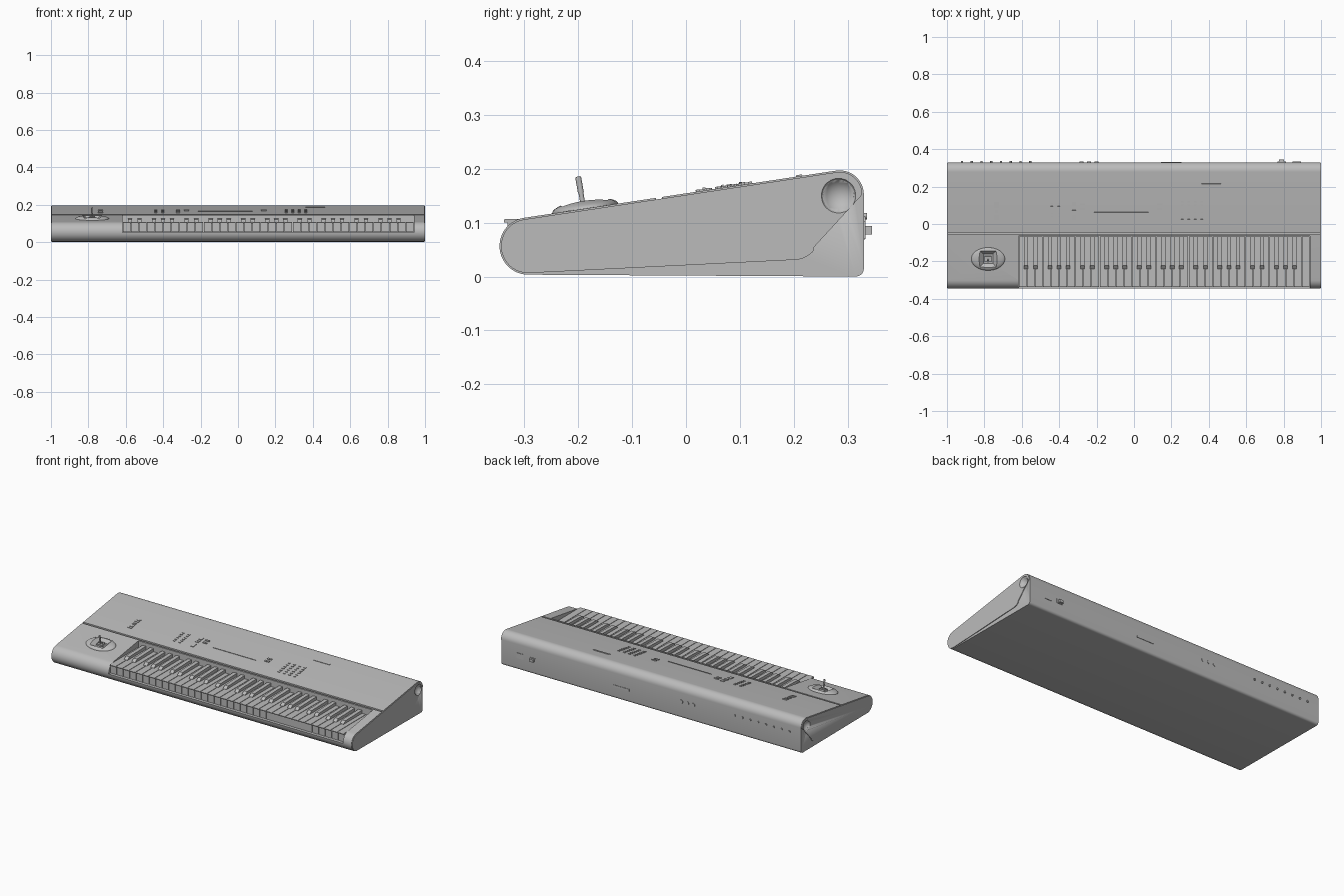
import bpy, bmesh
from math import sin, cos, radians, atan
from mathutils import Matrix, Vector

old = bpy.data.objects.get("Cube")
if old:
    bpy.data.objects.remove(old)


def material(name, value):
    m = bpy.data.materials.new(name)
    m.use_nodes = True
    col = (value, value, value, 1)
    m.diffuse_color = col
    m.node_tree.nodes["Principled BSDF"].inputs["Base Color"].default_value = col
    return m


GREY = material("plain grey", 0.5)
SLOPE = 0.151
TILT = Matrix.Rotation(atan(SLOPE), 4, 'X')


def top_z(y):
    return 0.1545 + SLOPE * y


def finish(name, bm, smooth=False):
    bmesh.ops.recalc_face_normals(bm, faces=bm.faces)
    me = bpy.data.meshes.new(name)
    bm.to_mesh(me)
    bm.free()
    me.materials.append(GREY)
    ob = bpy.data.objects.new(name, me)
    bpy.context.collection.objects.link(ob)
    if smooth:
        activate(ob)
        bpy.ops.object.shade_smooth_by_angle(angle=radians(35))
    return ob


def activate(ob):
    bpy.ops.object.select_all(action='DESELECT')
    ob.select_set(True)
    bpy.context.view_layer.objects.active = ob


def arc(cy, cz, r, a0, a1, n=12):
    angles = [radians(a0 + (a1 - a0) * i / n) for i in range(n + 1)]
    return [(cy + r * cos(a), cz + r * sin(a)) for a in angles]


def add_prism(bm, pts, x0, x1):
    f = bm.faces.new([bm.verts.new((x0, y, z)) for y, z in pts])
    ext = bmesh.ops.extrude_face_region(bm, geom=[f])["geom"]
    for v in ext:
        if isinstance(v, bmesh.types.BMVert):
            v.co.x = x1


def prism(name, pts, x0, x1, smooth=False):
    bm = bmesh.new()
    add_prism(bm, pts, x0, x1)
    return finish(name, bm, smooth)


def boxes(name, items, rot=Matrix()):
    bm = bmesh.new()
    for pos, size in items:
        bmesh.ops.create_cube(bm, size=1, matrix=Matrix.Translation(pos) @ rot @ Matrix.Diagonal((*size, 1)))
    return finish(name, bm)


def panel(name, items, h=0.006):
    # Boxes lying on the sloping top: x, y, width, depth
    return boxes(name, [((x, y, top_z(y)), (w, d, h)) for x, y, w, d in items], TILT)


def cylinders(name, items, axis=Matrix(), n=16):
    bm = bmesh.new()
    for pos, r, h in items:
        bmesh.ops.create_cone(bm, cap_ends=True, segments=n, radius1=r, radius2=r, depth=h,
                              matrix=Matrix.Translation(pos) @ axis)
    return finish(name, bm, True)


def cut(ob, cutter):
    mod = ob.modifiers.new("cut", 'BOOLEAN')
    mod.object = cutter
    mod.solver = 'EXACT'
    activate(ob)
    bpy.ops.object.modifier_apply(modifier=mod.name)


def discard(ob):
    bpy.data.objects.remove(ob)


# Case
NOSE, REAR = (-0.293, 0.0565), (0.285, 0.152)
TANGENT = 98.6
case = prism("case", arc(*NOSE, 0.053, 270, TANGENT, 20) + arc(*REAR, 0.045, TANGENT, 0)
             + arc(0.315, 0.015, 0.015, 0, -90, 5), -0.996, 0.996, True)

# Key well and the groove behind it
KEY_L, KEY_R = -0.617, 0.94
for pos, size in [(((KEY_L + KEY_R) / 2, -0.214, 0.152), (KEY_R - KEY_L, 0.3, 0.2)),
                  ((0, -0.05, top_z(-0.05)), (3, 0.011, 0.02))]:
    c = boxes("cutter", [(pos, size)])
    cut(case, c)
    discard(c)

# End cheeks, each with a round dimple
cheek_pts = (arc(*NOSE, 0.050, 270, TANGENT, 20) + arc(*REAR, 0.042, TANGENT, 0)
             + [(0.236, 0.053)] + arc(0.2, 0.08, 0.049, -40, -86, 6))
for side, s in (("left", 1), ("right", -1)):
    cheek = prism(side + "_cheek", cheek_pts, s * 0.994, s, True)
    bm = bmesh.new()
    bmesh.ops.create_uvsphere(bm, u_segments=20, v_segments=14, radius=0.037,
                              matrix=Matrix.Translation((s * 1.018, 0.283, 0.15)))
    ball = finish("cutter", bm, True)
    cut(cheek, ball)
    cut(case, ball)
    discard(ball)

# White keys: overhanging lip in front, five octaves plus one
STEP = (KEY_R - KEY_L) / 36
key_pts = [(-0.066, 0.107), (-0.335, 0.107), (-0.338, 0.105), (-0.338, 0.1),
           (-0.331, 0.1), (-0.331, 0.054), (-0.066, 0.054)]
bm = bmesh.new()
for i in range(36):
    x = KEY_L + i * STEP
    add_prism(bm, key_pts, x + 0.0015, x + STEP - 0.0015)
finish("white_keys", bm)

# Black keys: sloping front end
bm = bmesh.new()
sharp_pts = [(-0.066, 0.1), (-0.066, 0.126), (-0.222, 0.122), (-0.24, 0.108), (-0.24, 0.1)]
shift = {0: -0.004, 1: 0.004, 3: -0.005, 4: 0, 5: 0.005}
for i in range(35):
    if i % 7 in shift:
        x = KEY_L + (i + 1) * STEP + shift[i % 7]
        add_prism(bm, sharp_pts, x - 0.0115, x + 0.0115)
finish("black_keys", bm)

# Joystick mound with a square pit
JX, JY = -0.78, -0.187
base = Vector((JX, JY, top_z(JY)))
bm = bmesh.new()
bmesh.ops.create_uvsphere(bm, u_segments=40, v_segments=20, radius=1,
                          matrix=Matrix.Translation(base) @ TILT @ Matrix.Diagonal((0.09, 0.062, 0.017, 1)))
mound = finish("joystick_mound", bm, True)
bm = bmesh.new()
bmesh.ops.create_cone(bm, cap_ends=True, segments=4, radius1=0.036, radius2=0.085, depth=0.03,
                      matrix=Matrix.Translation(base + Vector((0, 0, 0.01))) @ TILT
                      @ Matrix.Rotation(radians(45), 4, 'Z'))
pit = finish("cutter", bm)
cut(mound, pit)
cut(case, pit)
discard(pit)
boxes("joystick_base", [(base + Vector((0, 0, 0.001)), (0.036, 0.03, 0.012))], TILT)
lean = Matrix.Rotation(radians(10), 4, 'X')
cylinders("joystick_stick", [((JX, -0.195, 0.156), 0.0045, 0.06)], lean)
cylinders("joystick_grip", [((JX, -0.1975, 0.17), 0.0055, 0.028)], lean)
boxes("joystick_bar", [((JX, -0.19, 0.137), (0.03, 0.006, 0.005))])

# Panel controls
panel("left_sliders", [(-0.735, 0.102, 0.025, 0.03), (-0.735, 0.068, 0.022, 0.018), (-0.735, 0.034, 0.025, 0.03)])
panel("slider_caps", [(-0.735, 0.102, 0.016, 0.006), (-0.735, 0.068, 0.014, 0.005),
                      (-0.735, 0.034, 0.016, 0.006)], 0.011)
panel("middle_switches", [(-0.32, 0.107, 0.022, 0.022), (-0.32, 0.084, 0.022, 0.008),
                          (-0.32, 0.07, 0.022, 0.008), (-0.32, 0.033, 0.022, 0.03)])
panel("bar_buttons", [(x, y, 0.028, 0.01) for x in (-0.276, 0.138) for y in (0.081, 0.105)], 0.009)
panel("left_buttons", [(x, 0.022 + 0.0175 * r, 0.013, 0.006) for x in (-0.44, -0.402) for r in range(6)], 0.007)
panel("right_buttons", [(0.257 + 0.035 * c, 0.022 + 0.0195 * r, 0.014, 0.007)
                        for c in range(4) for r in range(6)], 0.007)
panel("display_edge", [(-0.068, 0.062, 0.29, 0.002)], 0.005)
panel("media_slot", [(0.413, 0.21, 0.106, 0.011)], 0.005)

# Rear sockets
BACK = Matrix.Rotation(radians(90), 4, 'X')
cylinders("rear_jacks", [((-0.555 - 0.052 * i, 0.33, 0.112), 0.006, 0.012) for i in range(8)], BACK)
cylinders("pedal_jacks", [((x, 0.33, 0.1), 0.011, 0.006) for x in (-0.2, -0.24, -0.28)], BACK)
boxes("rear_slot", [((0.2, 0.33, 0.075), (0.11, 0.005, 0.012))])
boxes("power_socket", [((0.87, 0.33, 0.086), (0.045, 0.006, 0.032))])
boxes("power_switch", [((0.79, 0.33, 0.086), (0.045, 0.006, 0.024)), ((0.788, 0.338, 0.086), (0.026, 0.014, 0.016))])
